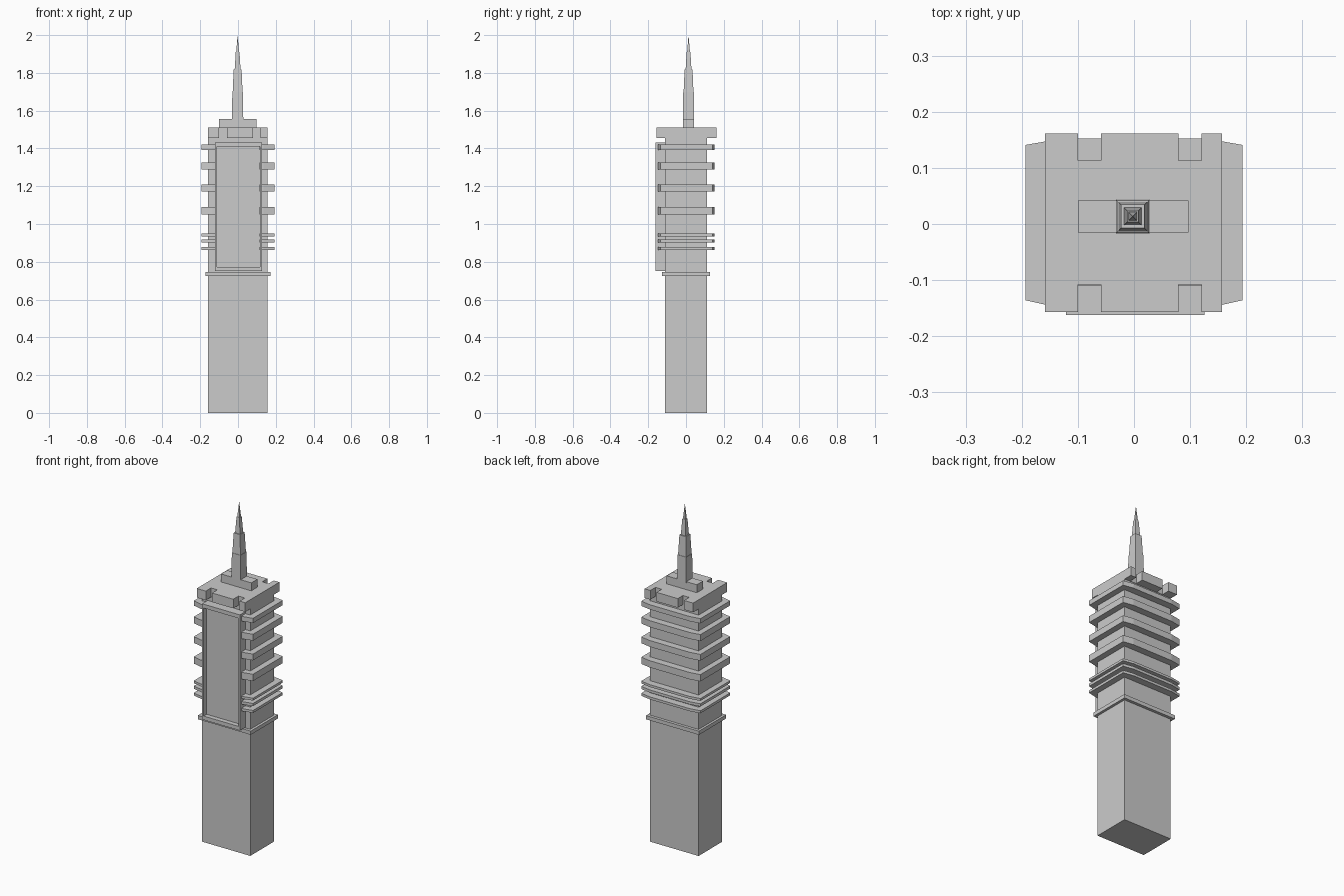
import bpy, bmesh

if "Cube" in bpy.data.objects:
    bpy.data.objects.remove(bpy.data.objects["Cube"])


def finish(name, bm):
    bmesh.ops.recalc_face_normals(bm, faces=bm.faces)
    me = bpy.data.meshes.new(name)
    bm.to_mesh(me)
    bm.free()
    ob = bpy.data.objects.new(name, me)
    bpy.context.collection.objects.link(ob)
    return ob


def prism(name, outline, z0, z1):
    """Extrude a plan outline from z0 up to z1."""
    bm = bmesh.new()
    face = bm.faces.new([bm.verts.new((x, y, z0)) for x, y in outline])
    ext = bmesh.ops.extrude_face_region(bm, geom=[face])
    for g in ext["geom"]:
        if isinstance(g, bmesh.types.BMVert):
            g.co.z = z1
    return finish(name, bm)


def box(name, x0, x1, y0, y1, z0, z1):
    return prism(name, [(x0, y0), (x1, y0), (x1, y1), (x0, y1)], z0, z1)


def frustum(name, cx, cy, r0, r1, z0, z1):
    """Square tapered stage with half widths r0 and r1."""
    bm = bmesh.new()
    bmesh.ops.create_cube(bm, size=2)
    for v in bm.verts:
        r = r1 if v.co.z > 0 else r0
        v.co = (cx + v.co.x * r, cy + v.co.y * r, z1 if v.co.z > 0 else z0)
    bmesh.ops.remove_doubles(bm, verts=bm.verts, dist=1e-6)
    return finish(name, bm)


# Shaft, collar and upper body
box("lower_shaft", -0.159, 0.157, -0.11, 0.11, 0, 0.73)
box("collar", -0.173, 0.172, -0.127, 0.127, 0.724, 0.746)
box("upper_body", -0.159, 0.157, -0.11, 0.11, 0.74, 1.46)

# Ledges wrapping the body, open at the front where the panel sits
ledge = [(-0.115, -0.105), (-0.115, -0.149), (-0.135, -0.149), (-0.193, -0.136),
         (-0.193, 0.141), (-0.13, 0.152), (0.13, 0.152), (0.193, 0.141),
         (0.193, -0.136), (0.135, -0.149), (0.115, -0.149), (0.115, -0.105)]
levels = [(0.862, 0.877), (0.902, 0.918), (0.935, 0.949), (1.050, 1.090),
          (1.172, 1.209), (1.288, 1.326), (1.392, 1.420)]
for i, (z0, z1) in enumerate(levels):
    prism(f"ledge_{i + 1}", ledge, z0, z1)

# Framed front panel with a recessed field
panel = box("front_panel", -0.121, 0.126, -0.162, -0.105, 0.75, 1.432)
bm = bmesh.new()
bm.from_mesh(panel.data)
front = min(bm.faces, key=lambda f: f.calc_center_median().y)
bmesh.ops.inset_region(bm, faces=[front], thickness=0.015)
for v in front.verts:
    v.co.z += 0.012 if v.co.z < 1 else -0.012
ext = bmesh.ops.extrude_discrete_faces(bm, faces=[front])
for v in ext["faces"][0].verts:
    v.co.y += 0.028
bm.to_mesh(panel.data)
bm.free()

# Roof slab with two notches on the front and back edges
fy, by, nf, nb = -0.157, 0.161, -0.108, 0.113
xs = [-0.159, -0.1, -0.059, 0.079, 0.12, 0.157]


def notched(edge, inner):
    a, b, c, d, e, f = xs
    return [(a, edge), (b, edge), (b, inner), (c, inner), (c, edge),
            (d, edge), (d, inner), (e, inner), (e, edge), (f, edge)]


prism("roof_slab", notched(fy, nf) + notched(by, nb)[::-1], 1.456, 1.51)

# Spire plinth and stepped spire
box("spire_plinth", -0.1, 0.097, -0.015, 0.042, 1.505, 1.557)
stages = [(0.030, 0.028, 1.55, 1.70), (0.026, 0.021, 1.70, 1.817),
          (0.0155, 0.010, 1.817, 1.91), (0.0075, 0.0, 1.91, 2.0)]
for i, (r0, r1, z0, z1) in enumerate(stages):
    frustum(f"spire_stage_{i + 1}", -0.002, 0.0135, r0, r1, z0, z1)
